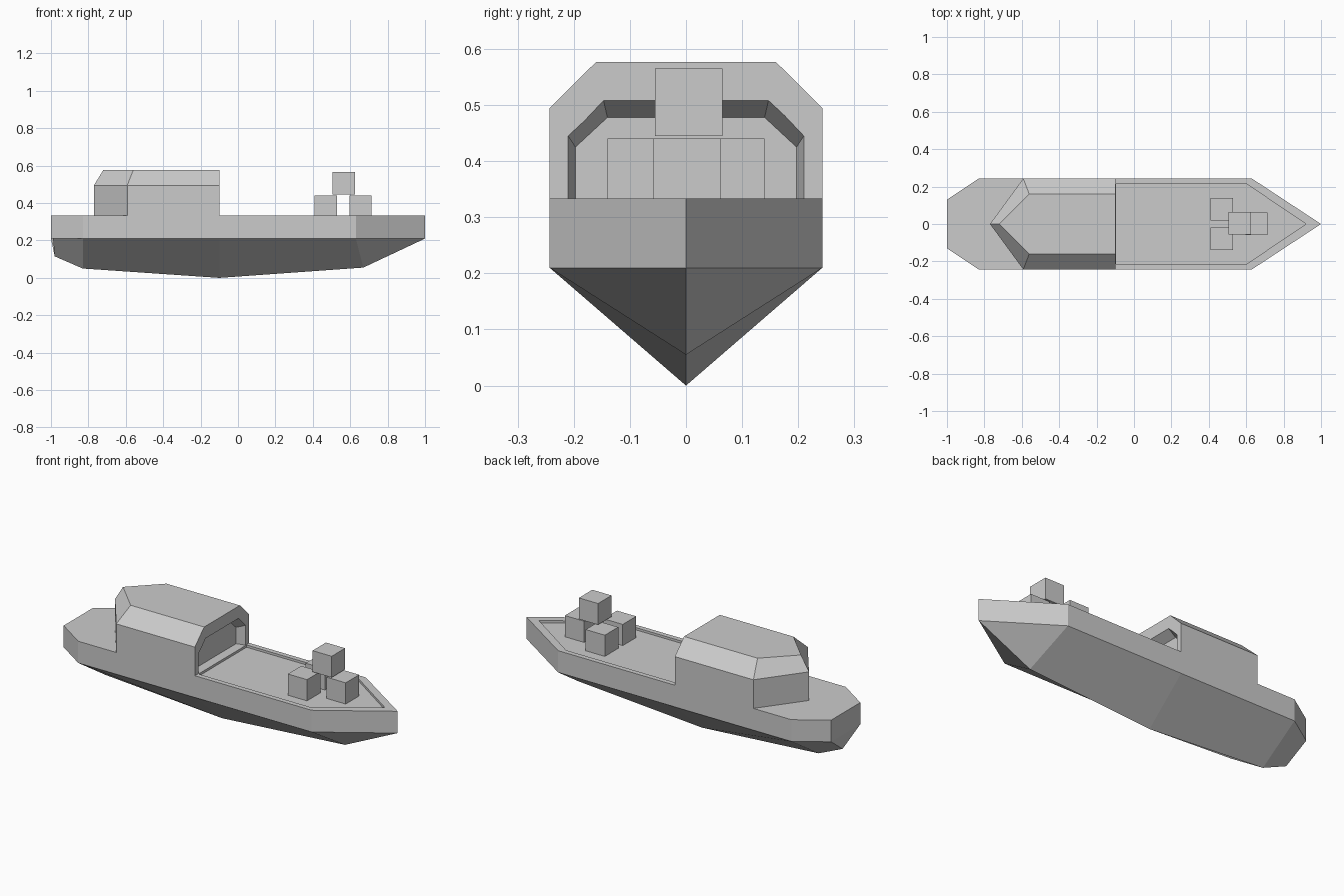
import bpy, bmesh

if "Cube" in bpy.data.objects:
    bpy.data.objects.remove(bpy.data.objects["Cube"])


def make(name, verts, faces):
    mesh = bpy.data.meshes.new(name)
    bm = bmesh.new()
    vs = [bm.verts.new(v) for v in verts]
    for f in faces:
        bm.faces.new([vs[i] for i in f])
    bmesh.ops.recalc_face_normals(bm, faces=bm.faces)
    bm.to_mesh(mesh)
    bm.free()
    ob = bpy.data.objects.new(name, mesh)
    bpy.context.collection.objects.link(ob)
    return ob


def loft(name, rings):
    """Skin equal-length closed rings and cap both ends."""
    n = len(rings[0])
    faces = [[k * n + i, k * n + (i + 1) % n, (k + 1) * n + (i + 1) % n, (k + 1) * n + i]
             for k in range(len(rings) - 1) for i in range(n)]
    faces += [list(range(n)), list(range((len(rings) - 1) * n, len(rings) * n))]
    return make(name, [p for r in rings for p in r], faces)


def cut(target, cutter):
    cutter.hide_render = True
    cutter.hide_viewport = True
    mod = target.modifiers.new("cut", 'BOOLEAN')
    mod.operation = 'DIFFERENCE'
    mod.solver = 'EXACT'
    mod.object = cutter


def mirrored(half):
    """Complete an outline across y = 0 from its +y half."""
    return half + [(x, -y) for x, y in reversed(half) if y > 0]


DECK, CHINE = 0.333, 0.21

# Hull: straight topsides above a faceted V bottom
plan = mirrored([(-1, .13), (-.83, .243), (-.1, .243), (.63, .243), (1, 0)])
keel = [(-.98, 0, .115), (-.83, 0, .05), (-.1, 0, 0), (.67, 0, .055)]
n = len(plan)
verts = [(x, y, z) for z in (DECK, CHINE) for x, y in plan] + keel
k = 2 * n
faces = [list(range(n))]
faces += [[i, (i + 1) % n, n + (i + 1) % n, n + i] for i in range(n)]
for side in ([n + i for i in range(5)], [n + (n - i) % n - (i == 0) * n + (n - 1 if i == 0 else -1)
                                         for i in range(5)]):
    for i in range(3):
        faces.append([side[i], side[i + 1], k + i + 1, k + i])
    faces.append([side[3], side[4], k + 3])
faces.append([n, k - 1, k])
hull = make("hull", verts, faces)

# Sunken cargo deck
well = mirrored([(-.097, .215), (.6, .215), (.92, 0)])
cut(hull, loft("deck_well_cutter", [[(x, y, z) for x, y in well] for z in (.32, .40)]))

# Cabin with chamfered roof and pointed rear
wall = mirrored([(-.1, .243), (-.592, .243), (-.77, 0)])
roof = mirrored([(-.1, .16), (-.56, .16), (-.72, 0)])
cabin = loft("cabin", [[(x, y, z) for x, y in ring]
                       for ring, z in ((wall, DECK), (wall, .495), (roof, .577))])


# Tapered recess in the cabin front
def arch(x, t):
    half = [(.197 + .013 * t, .30), (.197 + .013 * t, .425 + .02 * t),
            (.14 + .007 * t, .478 + .03 * t)]
    return [(x, y, z) for y, z in half] + [(x, -y, z) for y, z in reversed(half)]


cut(cabin, loft("cabin_opening_cutter", [arch(-.15, 0), arch(-.05, 2)]))

# Stacked crates on the foredeck
for name, x, y, z in (("crate_left", .47, .08, .38), ("crate_right", .47, -.08, .38),
                      ("crate_front", .655, .002, .38), ("crate_top", .565, .005, .505)):
    bpy.ops.mesh.primitive_cube_add(size=.12, location=(x, y, z))
    bpy.context.object.name = name
